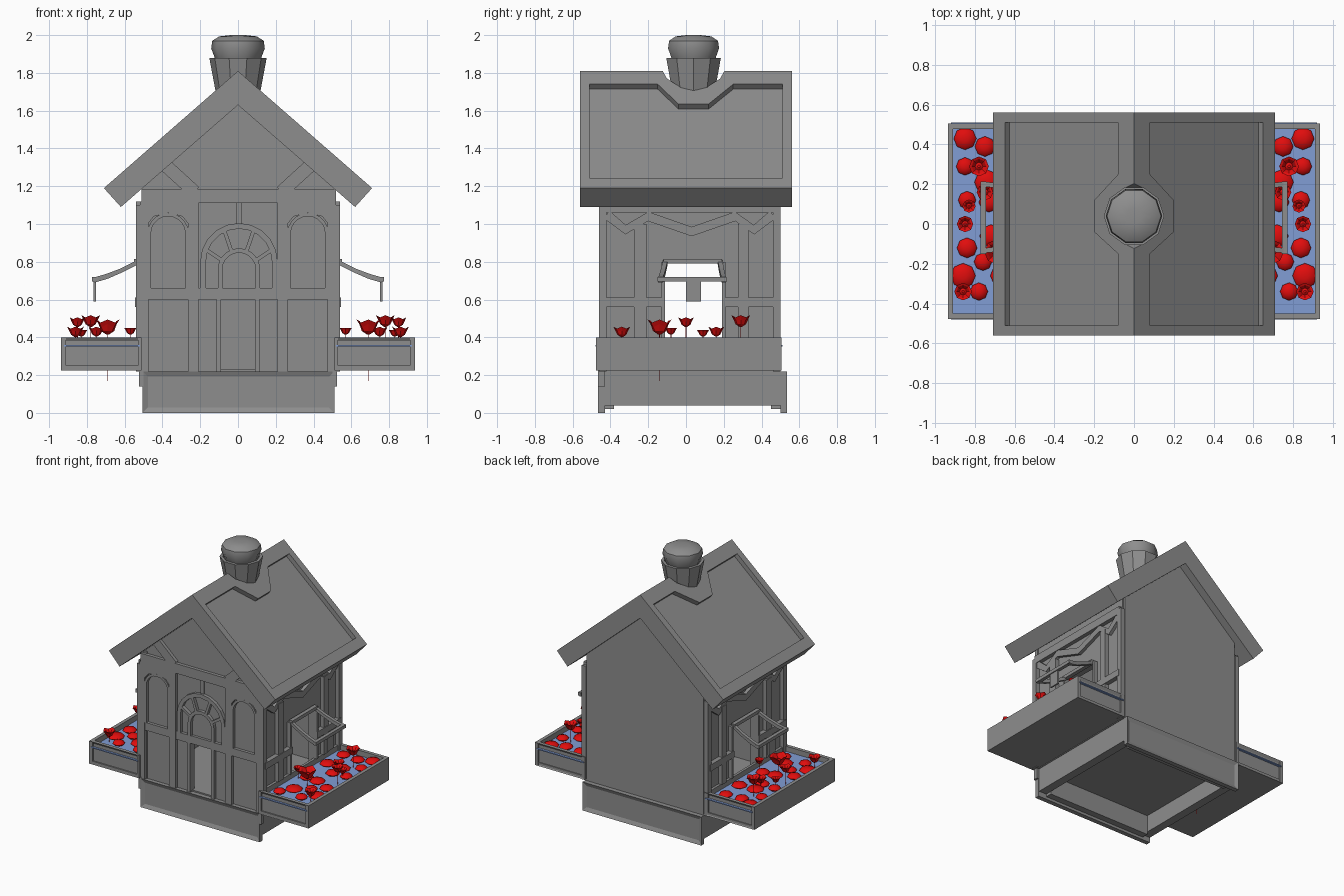
import bpy, bmesh, math
from mathutils import Vector, Matrix

if "Cube" in bpy.data.objects:
    bpy.data.objects.remove(bpy.data.objects["Cube"])


def material(name, rgb):
    m = bpy.data.materials.new(name)
    m.use_nodes = True
    m.diffuse_color = (*rgb, 1)
    m.node_tree.nodes["Principled BSDF"].inputs["Base Color"].default_value = (*rgb, 1)
    return m


STONE = material("stone_grey", (0.27, 0.27, 0.27))
RED = material("flower_red", (0.75, 0.004, 0.004))
BLUE = material("water_blue", (0.22, 0.34, 0.66))


def finish(name, bm, mat=STONE, smooth=False):
    bmesh.ops.recalc_face_normals(bm, faces=bm.faces)
    me = bpy.data.meshes.new(name)
    bm.to_mesh(me)
    bm.free()
    me.materials.append(mat)
    ob = bpy.data.objects.new(name, me)
    bpy.context.collection.objects.link(ob)
    if smooth:
        bpy.ops.object.select_all(action='DESELECT')
        ob.select_set(True)
        bpy.context.view_layer.objects.active = ob
        bpy.ops.object.shade_smooth_by_angle(angle=math.radians(40))
    return ob


def box(name, x, y, z, mat=STONE, panel=0, inset=0.04):
    """Box from three ranges; panel = -1/1 recesses a panel on the -y/+y face."""
    bm = bmesh.new()
    bmesh.ops.create_cube(bm, size=1)
    for v in bm.verts:
        v.co = Vector([(a + b) / 2 + c * abs(b - a) for (a, b), c in zip((x, y, z), v.co)])
    bm.normal_update()
    if panel:
        faces = [f for f in bm.faces if f.normal.y * panel > 0.9]
        bmesh.ops.inset_region(bm, faces=faces, thickness=inset, depth=0)
        for v in faces[0].verts:
            v.co.y -= panel * 0.012
    return finish(name, bm, mat)


def prism(name, pts, vec, mat=STONE):
    bm = bmesh.new()
    f = bm.faces.new([bm.verts.new(p) for p in pts])
    r = bmesh.ops.extrude_face_region(bm, geom=[f])
    bmesh.ops.translate(bm, vec=vec, verts=[g for g in r["geom"] if isinstance(g, bmesh.types.BMVert)])
    return finish(name, bm, mat)


def lathe(name, profile, n, loc, mat=STONE, smooth=False, wave=0):
    """Revolve (radius, height) points; wave lifts every other rim point."""
    bm = bmesh.new()
    rings = [[bm.verts.new((loc[0] + r * math.cos(math.tau * i / n), loc[1] + r * math.sin(math.tau * i / n),
                            loc[2] + z + (wave * (-1) ** i if r > 0.04 else 0))) for i in range(n)]
             for r, z in profile]
    for a, b in zip(rings, rings[1:]):
        for i in range(n):
            bm.faces.new((a[i], a[(i + 1) % n], b[(i + 1) % n], b[i]))
    bm.faces.new(rings[0])
    bm.faces.new(rings[-1])
    return finish(name, bm, mat, smooth)


def band(name, path, width, place, vec):
    """Flat beam of a given width along a 2D path, placed on a wall."""
    pts = [Vector(p) for p in path]
    left, right = [], []
    for i, p in enumerate(pts):
        d = (pts[min(i + 1, len(pts) - 1)] - pts[max(i - 1, 0)]).normalized() * width / 2
        left.append(place(p.x - d.y, p.y + d.x))
        right.append(place(p.x + d.y, p.y - d.x))
    return prism(name, left + right[::-1], vec)


def cut(ob, cutter):
    mod = ob.modifiers.new("cut", 'BOOLEAN')
    mod.object = cutter
    mod.solver = 'EXACT'
    me = bpy.data.meshes.new_from_object(ob.evaluated_get(bpy.context.evaluated_depsgraph_get()))
    ob.modifiers.clear()
    ob.data = me
    bpy.data.objects.remove(cutter)


def arc(cx, cz, r, foot):
    """Arch path: straight legs from foot, then a half circle."""
    pts = [(cx + r * math.cos(math.pi * i / 10), cz + r * math.sin(math.pi * i / 10)) for i in range(11)]
    return [(cx + r, foot)] + pts + [(cx - r, foot)]


# Base: hollow plinth with panelled front and back
box("base_front", (-.505, .51), (-.465, -.43), (0, .22), panel=-1)
box("base_back", (-.505, .51), (.5, .535), (0, .22), panel=1)
box("base_floor", (-.49, .49), (-.43, .5), (.17, .23))
for s in (-1, 1):
    box("base_side", (s * .44, s * .505), (-.43, .5), (.04, .23))
    box("base_corner", (s * .5, s * .525), (-.465, -.43), (.14, .23))
for y in ((-.43, -.38), (.45, .5)):
    box("base_inner_rim", (-.44, .44), y, (.02, .18))

# Gable walls
gable = [(-.5, .22), (.5, .22), (.5, 1.22), (0, 1.655), (-.5, 1.22)]
front = prism("front_wall", [(x, -.435, z) for x, z in gable], (0, .035, 0))
cut(front, box("door_cutter", (-.09, .1), (-.6, -.3), (.2, .6)))
prism("back_wall", [(x, .46, z) for x, z in gable], (0, .04, 0))

# Front timber relief
on_front = lambda x, z: (x, -.43, z)
out = (0, -.03, 0)
box("tie_beam", (-.51, .52), (-.46, -.43), (1.11, 1.185))
for s in (-1, 1):
    box("corner_post", (s * .475, s * .52), (-.46, -.43), (.22, 1.12))
    box("inner_post", (s * .21, s * .265), (-.46, -.43), (.22, 1.12))
    box("front_rail", (s * .09, s * .5), (-.458, -.43), (.6, .66))
    box("door_post", (s * .09, s * .115), (-.455, -.43), (.22, .6))
    band("panel_arch", arc(s * .37, .95, .1, .66), .018, on_front, out)
    for x in (.262, .478):
        prism("arch_spandrel", [on_front(s * x, 1.0), on_front(s * x, 1.12), on_front(s * .37, 1.12),
                                on_front(s * .37, 1.06), on_front(s * (.37 + (x - .37) * .7), 1.04)], out)
    band("gable_brace", [(s * .23, 1.17), (s * .40, 1.325)], .07, on_front, out)
box("door_lintel", (-.1, .11), (-.455, -.43), (.6, .66))
band("fan_arch_outer", arc(.005, .8, .19, .66), .03, on_front, out)
band("fan_arch_inner", arc(.005, .76, .1, .66), .024, on_front, out)
for a in (20, 65, 115, 160):
    c, d = math.cos(math.radians(a)), math.sin(math.radians(a))
    band("fan_spoke", [(.005 + .1 * c, .78 + .09 * d), (.005 + .185 * c, .8 + .185 * d)], .02, on_front, out)
box("king_post", (-.01, .02), (-.445, -.43), (1.0, 1.12))

# Roof: thick chevron with recessed panels and a chimney well
chevron = [(0, 1.81), (.71, 1.19), (.62, 1.09), (0, 1.63), (-.62, 1.09), (-.71, 1.19)]
roof = prism("roof", [(x, -.56, z) for x, z in chevron], (0, 1.12, 0))
slope = .62 / .71
panel = [(.08, -.51), (.08, -.15), (.2, -.04), (.2, .12), (.08, .25), (.08, .51), (.65, .51), (.65, -.51)]
for s in (-1, 1):
    n = Vector((s * slope, 0, 1)).normalized()
    pts = [Vector((s * x, y, 1.81 - slope * x)) - n * .035 for x, y in panel]
    cut(roof, prism("panel_cutter", pts, n * .1))
cut(roof, lathe("well_cutter", [(.10, 1.69), (.22, 1.89)], 10, (0, .04, 0)))

# Chimney pot and rounded cap
lathe("chimney_pot", [(.10, 1.66), (.12, 1.71), (.152, 1.88), (.13, 1.88), (.12, 1.84)], 10, (0, .04, 0))
lathe("chimney_cap", [(.11, 1.83), (.125, 1.885), (.142, 1.93), (.136, 1.97), (.10, 1.993), (.04, 2.0)],
      10, (0, .04, 0), smooth=True)

PADS = [(.85, .43), (.75, .39), (.85, .29), (.74, .21), (.84, .12), (.73, .11), (.72, -.06), (.84, -.12),
        (.76, -.19), (.86, -.26), (.78, -.34), (.62, .4), (.61, .22), (.62, -.05), (.6, -.35), (.66, -.26)]
CUPS = [(.78, .29, .51, .9), (.69, -.14, .485, 1.15), (.85, 0, .50, .75), (.86, -.34, .45, .8),
        (.57, -.08, .45, .6), (.75, .16, .45, .75), (.83, .09, .44, .6)]

for s in (-1, 1):
    # Side wall with an open window
    wall = box("side_wall", (s * .47, s * .51), (-.44, .48), (.22, 1.2))
    cut(wall, box("window_cutter", (s * .4, s * .6), (-.11, .19), (.36, .8)))

    # Side timber relief
    on_side = lambda y, z: (s * .505, y, z)
    reach = (s * .03, 0, 0)
    X = (s * .505, s * .54)
    for y in ((-.46, -.42), (.46, .5)):
        box("side_corner_post", X, y, (.22, 1.1))
    for y in ((-.275, -.21), (.275, .33)):
        box("side_post", X, y, (.4, 1.0))
    for y in ((-.44, -.11), (.19, .48)):
        box("side_rail", (s * .505, s * .545), y, (.56, .61))
    for y in ((-.13, -.11), (.19, .21)):
        box("window_jamb", X, y, (.4, .8))
    box("side_top_beam", X, (-.44, .48), (1.06, 1.12))
    band("zigzag_trim", [(-.42, 1.05), (-.32, .97), (-.2, 1.04), (.03, .96), (.26, 1.04), (.36, .97), (.46, 1.05)],
         .05, on_side, reach)

    # Awning frame with a small hanging plate
    for a, b in ((-.11, -.135), (.18, .2)):
        prof = [(.53, .81), (.62, .765), (.70, .735), (.77, .715), (.76, .69), (.69, .71), (.61, .745), (.53, .785)]
        prism("awning_arm", [(s * x, a + (b - a) * (x - .53) / .23 - .012, z) for x, z in prof], (0, .025, 0))
    box("awning_top_bar", (s * .52, s * .55), (-.12, .19), (.79, .815))
    box("awning_front_bar", (s * .745, s * .772), (-.15, .215), (.695, .72))
    box("hanging_plate", (s * .753, s * .765), (0, .08), (.59, .70))

    # Flower trough
    box("trough_floor", (s * .51, s * .935), (-.475, .5), (.225, .25))
    box("trough_outer_side", (s * .91, s * .937), (-.475, .503), (.225, .4))
    box("trough_inner_side", (s * .51, s * .53), (-.475, .503), (.225, .4))
    box("trough_front", (s * .51, s * .937), (-.477, -.45), (.225, .4), panel=-1, inset=.026)
    box("trough_back", (s * .51, s * .937), (.478, .505), (.225, .4), panel=1, inset=.026)
    box("water", (s * .52, s * .92), (-.48, .51), (.352, .36), BLUE)

    # Flowers
    for i, (x, y) in enumerate(PADS):
        r = .045 + .012 * (i % 3 == 0) + .006 * (i % 2)
        lathe("blossom", [(r * .7, 0), (r, .012), (r * .8, .026), (r * .3, .034)], 8,
              (s * x, y, .362), RED, smooth=True)
    for x, y, z, k in CUPS:
        cup = [(.008, -.06), (.03, -.045), (.042, -.02), (.055, 0), (.041, -.006), (.022, -.03), (.008, -.02)]
        lathe("flower_cup", [(r * k, h * k) for r, h in cup], 8, (s * x, y, z), RED, wave=.008 * k)
        lathe("flower_stem", [(.002, .36), (.002, z - .05 * k)], 4, (s * x, y, 0), RED)
    lathe("trailing_root", [(.0015, .17), (.0015, .23)], 4, (s * .69, -.14, 0), RED)
